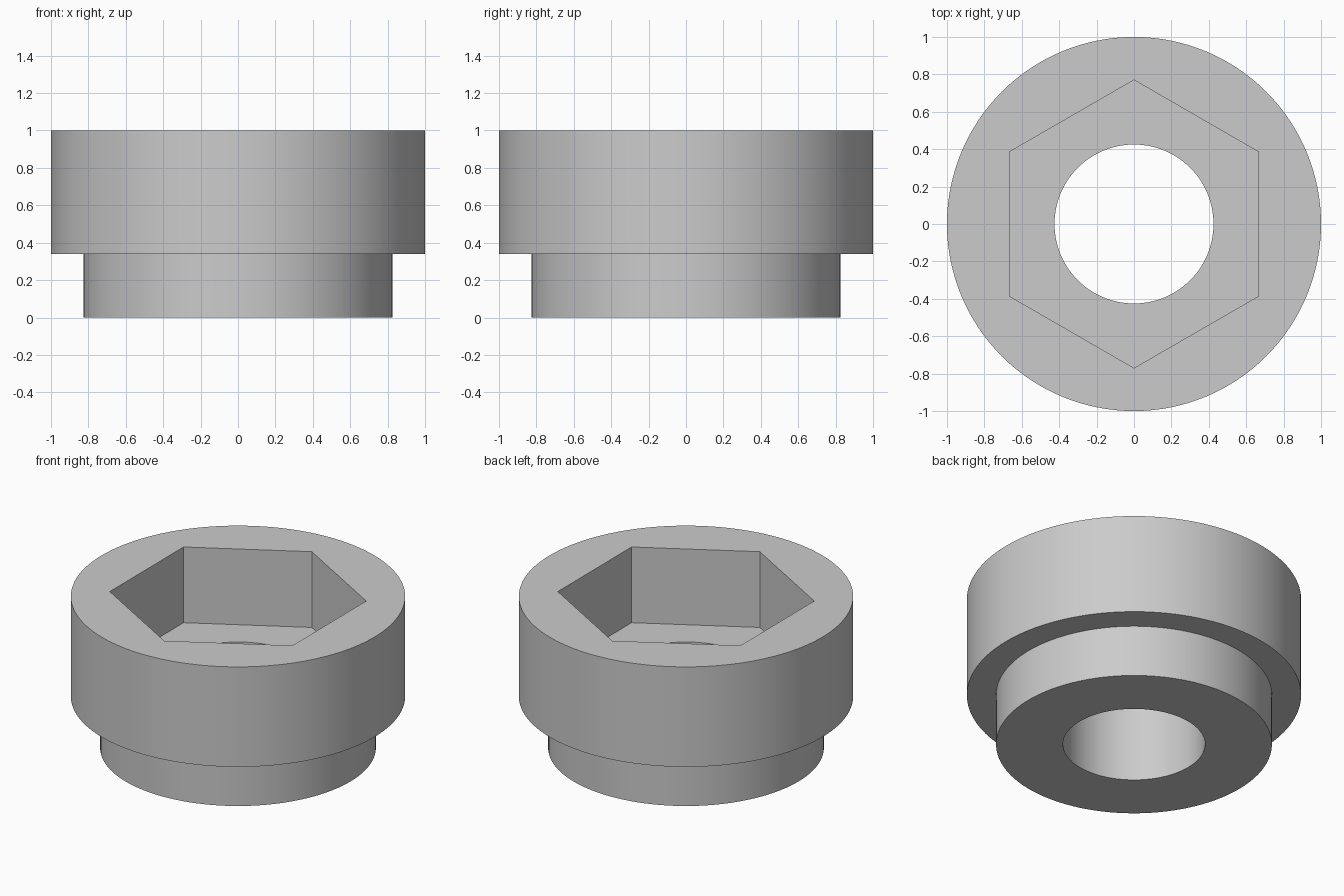
import bpy
import math

if "Cube" in bpy.data.objects:
    bpy.data.objects.remove(bpy.data.objects["Cube"], do_unlink=True)

# Single plain grey metal
grey = bpy.data.materials.new("grey metal")
grey.use_nodes = True
colour = (0.6, 0.6, 0.6, 1)
grey.diffuse_color = colour
grey.node_tree.nodes["Principled BSDF"].inputs["Base Color"].default_value = colour


def lathe(name, profile, steps=128):
    """Revolve a closed (radius, height) profile around z."""
    verts, faces, n = [], [], len(profile)
    for i in range(steps):
        a = math.tau * i / steps
        verts += [(r * math.cos(a), r * math.sin(a), z) for r, z in profile]
        for j in range(n):
            k, m = (j + 1) % n, (i + 1) % steps
            faces.append((i * n + j, m * n + j, m * n + k, i * n + k))
    mesh = bpy.data.meshes.new(name)
    mesh.from_pydata(verts, [], faces)
    mesh.materials.append(grey)
    obj = bpy.data.objects.new(name, mesh)
    bpy.context.collection.objects.link(obj)
    return obj


# Stepped round body with a through bore
bore, neck, rim, step, top = 0.425, 0.825, 1.0, 0.34, 1.0
body = lathe("socket_body", [(bore, 0), (neck, 0), (neck, step),
                             (rim, step), (rim, top), (bore, top)])

# Hexagonal recess, points towards front and back
floor, height = 0.5, 1.0
bpy.ops.mesh.primitive_cylinder_add(vertices=6, radius=0.77, depth=height,
                                    location=(0, 0, floor + height / 2))
cutter = bpy.context.object
cutter.name = "hex_cutter"
cutter.hide_render = True
cutter.data.materials.append(grey)

cut = body.modifiers.new("hex recess", 'BOOLEAN')
cut.operation = 'DIFFERENCE'
cut.solver = 'EXACT'
cut.object = cutter

bpy.ops.object.select_all(action='DESELECT')
body.select_set(True)
bpy.context.view_layer.objects.active = body
bpy.ops.object.modifier_apply(modifier=cut.name)
bpy.data.objects.remove(cutter, do_unlink=True)
bpy.ops.object.shade_smooth_by_angle(angle=math.radians(30))
